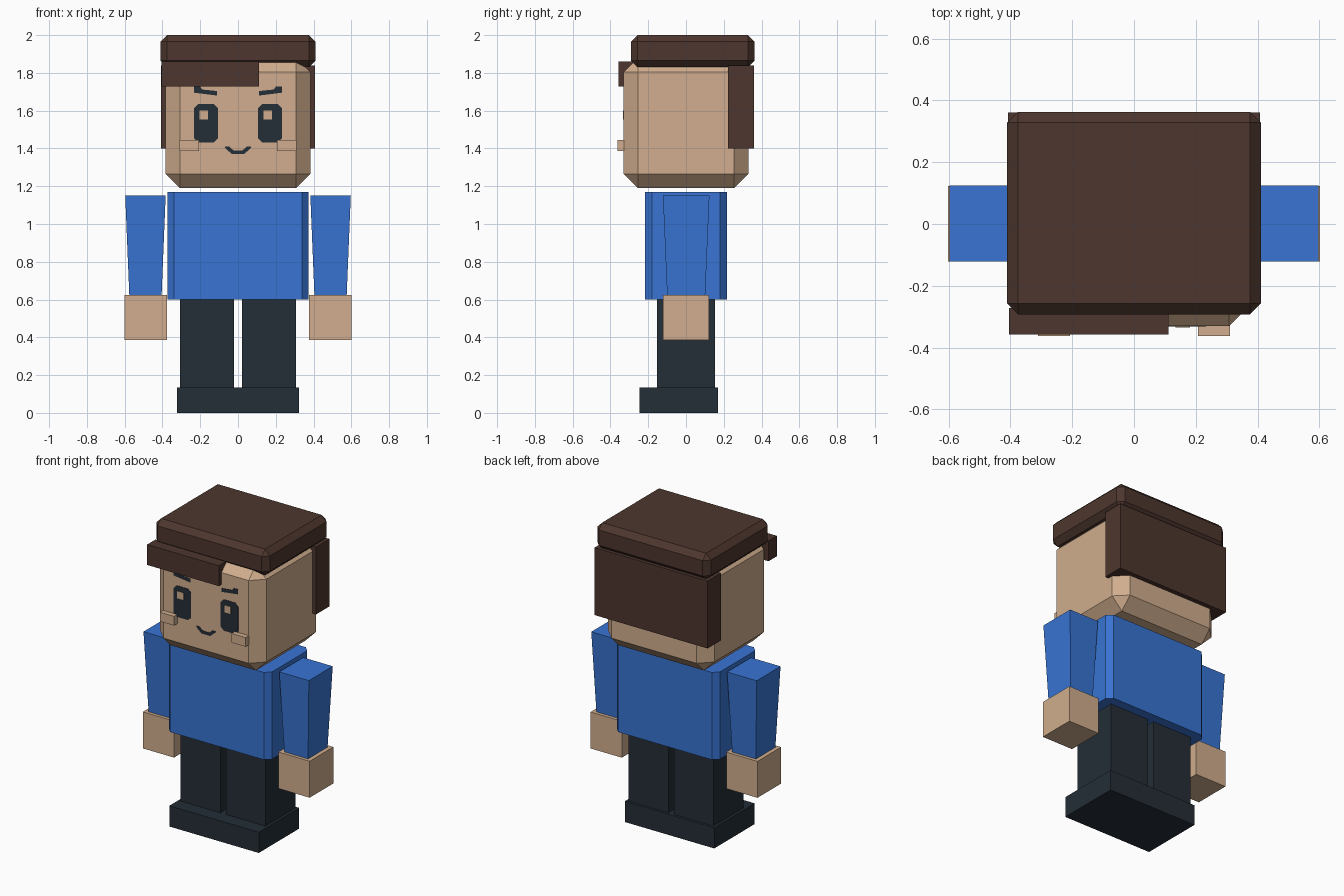
import bpy, bmesh
from mathutils import Vector

old = bpy.data.objects.get("Cube")
if old:
    bpy.data.objects.remove(old, do_unlink=True)


def material(name, srgb):
    col = [(c / 255 / 12.92) if c < 11 else ((c / 255 + 0.055) / 1.055) ** 2.4 for c in srgb] + [1]
    m = bpy.data.materials.new(name)
    m.use_nodes = True
    m.diffuse_color = col
    bsdf = next(n for n in m.node_tree.nodes if n.type == 'BSDF_PRINCIPLED')
    bsdf.inputs["Base Color"].default_value = col
    return m


SKIN = material("skin", (209, 174, 142))
SHIRT = material("blue_shirt", (56, 116, 211))
CHARCOAL = material("charcoal", (36, 46, 55))
HAIR = material("brown_hair", (77, 54, 46))


def finish(name, bm, mat):
    bmesh.ops.recalc_face_normals(bm, faces=bm.faces)
    mesh = bpy.data.meshes.new(name)
    bm.to_mesh(mesh)
    bm.free()
    mesh.materials.append(mat)
    ob = bpy.data.objects.new(name, mesh)
    bpy.context.scene.collection.objects.link(ob)
    return ob


def box(name, mat, x, y, z, bevel=0, upright_only=False, taper=(1, 1)):
    """Block from three ranges; taper scales the bottom, bevel chamfers edges."""
    bm = bmesh.new()
    bmesh.ops.create_cube(bm, size=1)
    lo, hi = Vector((x[0], y[0], z[0])), Vector((x[1], y[1], z[1]))
    mid, size = (lo + hi) / 2, hi - lo
    for v in bm.verts:
        if v.co.z < 0:
            v.co.x *= taper[0]
            v.co.y *= taper[1]
        v.co = mid + v.co * size
    if bevel:
        edges = [e for e in bm.edges if not upright_only
                 or abs(e.verts[0].co.z - e.verts[1].co.z) > 0.01]
        bmesh.ops.bevel(bm, geom=edges, offset=bevel, segments=1, affect='EDGES')
    return finish(name, bm, mat)


def plate(name, mat, outline, front, back=-0.328):
    """Thin face detail extruded from an x/z outline."""
    bm = bmesh.new()
    face = bm.faces.new([bm.verts.new((x, back, z)) for x, z in outline])
    out = bmesh.ops.extrude_face_region(bm, geom=[face])
    for v in out["geom"]:
        if isinstance(v, bmesh.types.BMVert):
            v.co.y = front
    return finish(name, bm, mat)


# Head and hair
box("head", SKIN, (-.383, .383), (-.33, .33), (1.19, 1.88), bevel=.075)
box("hair_cap", HAIR, (-.41, .41), (-.292, .363), (1.83, 2), bevel=.035)
box("hair_back", HAIR, (-.408, .408), (.222, .36), (1.4, 1.84))
box("fringe", HAIR, (-.405, .112), (-.358, -.272), (1.727, 1.86))

# Torso and shared shoe block
box("torso", SHIRT, (-.373, .373), (-.216, .216), (.6, 1.17), bevel=.035, upright_only=True)
box("shoes", CHARCOAL, (-.323, .323), (-.247, .17), (0, .135))

# Paired parts
for side, s in (("left", 1), ("right", -1)):
    def span(a, b):
        return sorted((s * a, s * b))

    box(side + "_arm", SHIRT, span(.383, .597), (-.122, .124), (.6, 1.15), taper=(.79, .81))
    box(side + "_hand", SKIN, span(.377, .602), (-.121, .123), (.387, .625))
    box(side + "_leg", CHARCOAL, span(.02, .306), (-.154, .154), (.13, .6))
    box(side + "_cheek", SKIN, span(.207, .31), (-.363, -.32), (1.386, 1.446))

    # Eye with clipped corners and a small highlight
    cx, cz, w, h, c = s * .17, 1.533, .063, .102, .022
    eye = []
    for sx, sz in ((1, 1), (-1, 1), (-1, -1), (1, -1)):
        pair = [(cx + sx * w, cz + sz * (h - c)), (cx + sx * (w - c), cz + sz * h)]
        eye += pair if sx * sz > 0 else pair[::-1]
    plate(side + "_eye", CHARCOAL, eye, -.332)
    hx, hz, r = cx - (-.012 if s < 0 else .012) * s * s + (-.024 if s < 0 else 0), 1.577, .023
    plate(side + "_eye_highlight", SKIN,
          [(hx - r, hz - r), (hx + r, hz - r), (hx + r, hz + r), (hx - r, hz + r)], -.334)

    # Eyebrow rising outward
    brow = [(.112, 1.68), (.232, 1.695), (.232, 1.728), (.2, 1.728), (.19, 1.712), (.112, 1.704)]
    plate(side + "_eyebrow", CHARCOAL, [(s * x, z) for x, z in brow], -.332)

# Smile
half = [(.032, 1.37), (.068, 1.402), (.068, 1.411), (.046, 1.409), (.024, 1.39)]
plate("mouth", CHARCOAL, half + [(-x, z) for x, z in reversed(half)], -.332)
